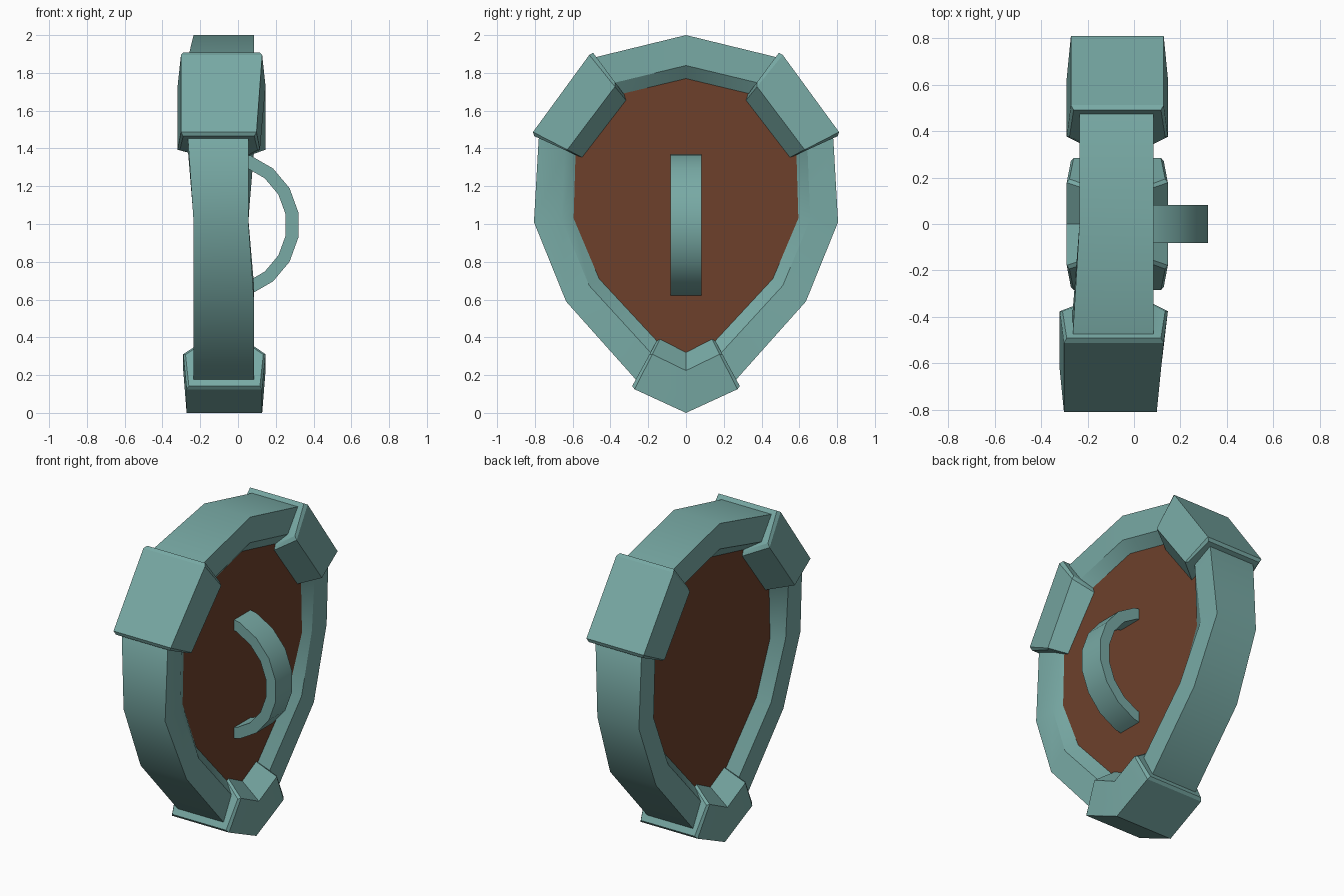
import bpy
import bmesh
from math import radians, sin, cos

cube = bpy.data.objects.get("Cube")
if cube:
    bpy.data.objects.remove(cube, do_unlink=True)


def material(name, color):
    m = bpy.data.materials.new(name)
    m.use_nodes = True
    m.diffuse_color = color
    m.node_tree.nodes["Principled BSDF"].inputs["Base Color"].default_value = color
    return m


TEAL = material("teal metal", (0.188, 0.40, 0.375, 1))
WOOD = material("brown wood", (0.155, 0.051, 0.024, 1))
MID = -0.07    # middle plane of the shield
THICK = 0.1    # half thickness of the wooden panel


def loft(name, rings, mat, closed=False, smooth=30):
    """Skin a list of equal cross-sections; cap the ends unless closed."""
    bm = bmesh.new()
    loops = [[bm.verts.new(p) for p in ring] for ring in rings]
    pairs = list(zip(loops, loops[1:]))
    if closed:
        pairs.append((loops[-1], loops[0]))
    else:
        bm.faces.new(loops[0])
        bm.faces.new(loops[-1])
    for a, b in pairs:
        for i in range(len(a)):
            j = (i + 1) % len(a)
            bm.faces.new((a[i], a[j], b[j], b[i]))
    bmesh.ops.recalc_face_normals(bm, faces=bm.faces)
    me = bpy.data.meshes.new(name)
    bm.to_mesh(me)
    bm.free()
    me.materials.append(mat)
    ob = bpy.data.objects.new(name, me)
    bpy.context.collection.objects.link(ob)
    bpy.ops.object.select_all(action="DESELECT")
    ob.select_set(True)
    bpy.context.view_layer.objects.active = ob
    bpy.ops.object.shade_smooth_by_angle(angle=radians(smooth))


def section(outer, inner, side, lo, hi, bulge=0.0):
    """Six-sided section from an outer to an inner (y, z) point."""
    # one upper side of the shield is twisted a little forward
    if side < 0 and outer[1] > 1.2:
        lo -= 0.03
        if outer[1] < 1.6:
            hi -= 0.03
    profile = [(lo, 0), (hi, 0), (hi + bulge, 0.7),
               (MID + THICK, 1), (MID - THICK, 1), (lo - bulge, 0.7)]
    return [(x, side * (outer[0] + t * (inner[0] - outer[0])),
             outer[1] + t * (inner[1] - outer[1])) for x, t in profile]


def bracket_section(outer, inner, lip, side):
    return section(outer, inner, side, -0.272 + lip, 0.128 - lip, 0.018)


# Rim: outer point, inner point, back edge of the section
half = [((0, 2.0), (0, 1.77), 0.085),
        ((0.5, 1.878), (0.335, 1.69), 0.085),
        ((0.78, 1.45), (0.585, 1.36), 0.085),
        ((0.805, 1.01), (0.595, 1.03), 0.055),
        ((0.635, 0.59), (0.46, 0.71), 0.085),
        ((0.26, 0.17), (0.135, 0.36), 0.085),
        ((0, 0.07), (0, 0.32), 0.085)]
path = [(s, 1) for s in half] + [(s, -1) for s in half[-2:0:-1]]
loft("rim", [section(o, i, side, -0.235, hi) for (o, i, hi), side in path],
     TEAL, closed=True)

# Thick wooden panel filling the rim
outline = [(side * i[0] * 1.01, 1 + (i[1] - 1) * 1.01) for (o, i, hi), side in path]
loft("panel", [[(x, y, z) for y, z in outline]
               for x in (MID - THICK, MID + THICK)], WOOD)

# Upper corner brackets with a narrow bevelled lip at each end
corner = [((0.492, 1.907), (0.327, 1.685), 0.012),
          ((0.512, 1.895), (0.318, 1.655), 0),
          ((0.81, 1.487), (0.55, 1.353), 0),
          ((0.803, 1.465), (0.572, 1.36), 0.012)]
for name, side in (("left_bracket", 1), ("right_bracket", -1)):
    loft(name, [bracket_section(o, i, lip, side) for o, i, lip in corner],
         TEAL, smooth=20)

# Bottom bracket, bent around the tip
tip = [((0.285, 0.142), (0.155, 0.38), 0.012),
       ((0.272, 0.125), (0.138, 0.39), 0),
       ((0, 0), (0, 0.32), 0)]
bottom = [(s, 1) for s in tip] + [(s, -1) for s in tip[1::-1]]
loft("bottom_bracket", [bracket_section(*s, side) for s, side in bottom],
     TEAL, smooth=20)

# Handle: half ring of flat strap
handle = []
for k in range(10):
    a = radians(-90 + 20 * k)
    handle.append([(-0.065 + r * cos(a), y, 0.995 + r * sin(a))
                   for r, y in ((0.39, -0.082), (0.39, 0.082),
                                (0.322, 0.082), (0.322, -0.082))])
loft("handle", handle, TEAL)
